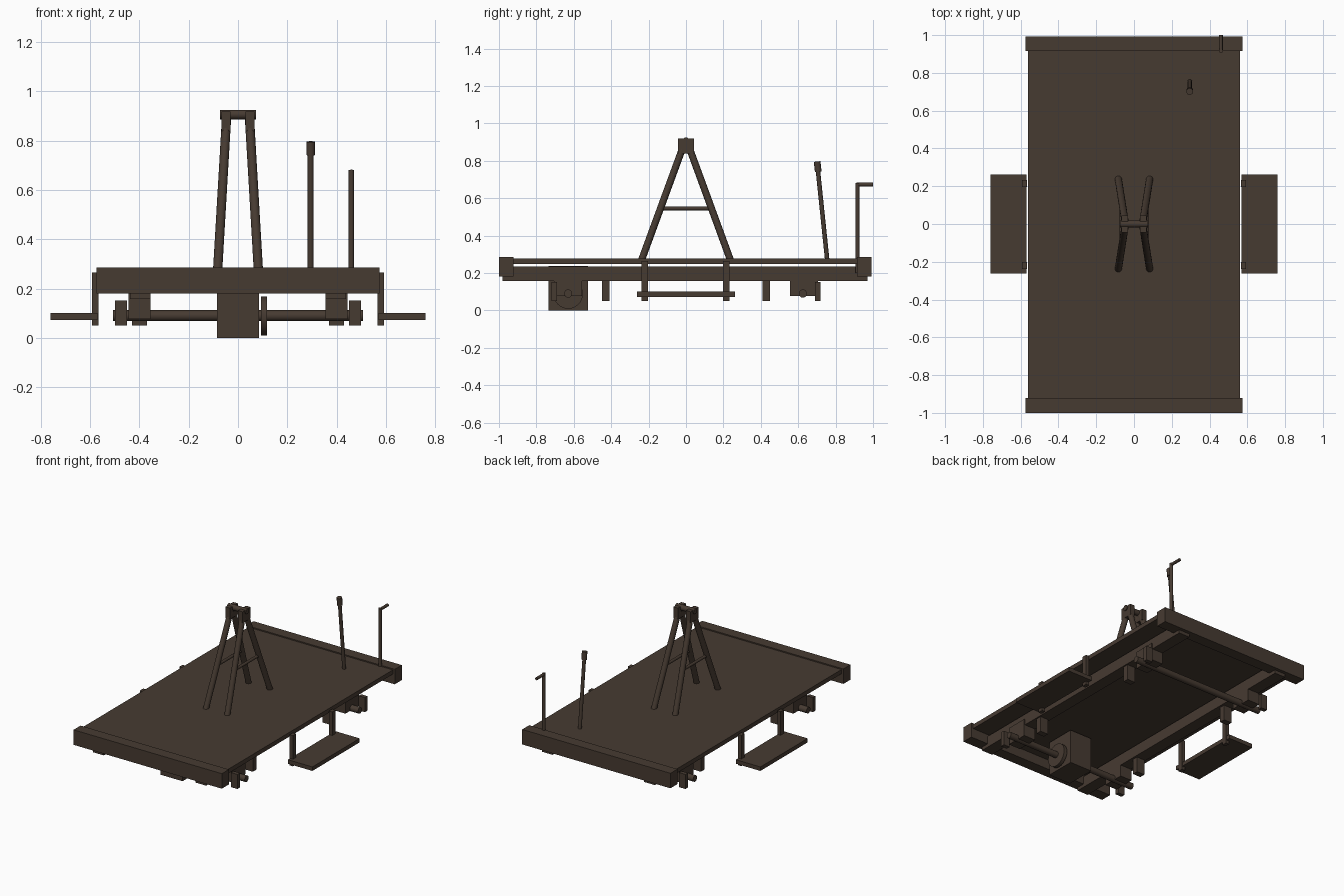
import bpy
import math
from mathutils import Vector

if "Cube" in bpy.data.objects:
    bpy.data.objects.remove(bpy.data.objects["Cube"])

brown = bpy.data.materials.new("dark_brown")
brown.diffuse_color = (0.062, 0.043, 0.031, 1)
brown.use_nodes = True
brown.node_tree.nodes["Principled BSDF"].inputs["Base Color"].default_value = brown.diffuse_color


def finish(name):
    ob = bpy.context.object
    ob.name = name
    ob.data.materials.append(brown)
    return ob


def box(name, x, y, z):
    """Box given by its (min, max) range on each axis."""
    bpy.ops.mesh.primitive_cube_add(
        size=1, location=[(r[0] + r[1]) / 2 for r in (x, y, z)])
    ob = finish(name)
    ob.scale = [r[1] - r[0] for r in (x, y, z)]
    bpy.ops.object.transform_apply(location=False, rotation=False, scale=True)
    return ob


def rod(name, a, b, r, sides=16):
    """Round bar from point a to point b."""
    a, b = Vector(a), Vector(b)
    d = b - a
    bpy.ops.mesh.primitive_cylinder_add(
        vertices=sides, radius=r, depth=d.length, location=(a + b) / 2,
        rotation=d.to_track_quat('Z', 'Y').to_euler())
    ob = finish(name)
    bpy.ops.object.shade_smooth_by_angle(angle=math.radians(40))
    return ob


def span(centre, half):
    return (centre - half, centre + half)


# Deck and end beams
box("deck", (-0.56, 0.56), (-0.93, 0.93), (0.247, 0.277))
box("front_end_beam", (-0.575, 0.575), (-1.0, -0.922), (0.18, 0.285))
box("rear_end_beam", (-0.575, 0.575), (0.915, 0.993), (0.18, 0.285))

for s, side in ((-1, "left"), (1, "right")):
    # Underframe beam
    box(side + "_frame_beam", span(s * 0.397, 0.042), (-0.98, 0.97), (0.157, 0.235))
    # Side step on two hangers
    box(side + "_step", span(s * 0.665, 0.095), (-0.262, 0.262), (0.072, 0.1))
    for y in (-0.22, 0.215):
        box(side + "_step_hanger", span(s * 0.58, 0.013), span(y, 0.018), (0.05, 0.265))
    for e in (-1, 1):
        # Hanging posts, axle boxes and brake blocks
        box(side + "_hanging_post", span(s * 0.4, 0.03), span(e * 0.43, 0.02), (0.05, 0.16))
        box(side + "_axle_box", span(s * 0.4, 0.045), span(e * 0.63, 0.075), (0.077, 0.197))
        box(side + "_brake_block", span(s * 0.475, 0.024), span(e * 0.705, 0.014), (0.05, 0.152))
        # Frame leg
        rod(side + "_stand_leg", (s * 0.083, e * 0.238, 0.268), (s * 0.047, e * 0.012, 0.885), 0.019)
    # Stand crossbar and top bearing
    rod(side + "_stand_crossbar", (s * 0.066, -0.13, 0.545), (s * 0.066, 0.13, 0.545), 0.01)
    box(side + "_bearing", span(s * 0.049, 0.018), span(0, 0.044), (0.84, 0.918))

# Pivot shaft on top of the stand
rod("pivot_shaft", (-0.073, 0, 0.906), (0.073, 0, 0.906), 0.019)

# Axles, gear case and drive disc
for y, name in ((-0.63, "front_axle"), (0.625, "rear_axle")):
    rod(name, (-0.508, y, 0.09), (0.508, y, 0.09), 0.022)
box("gear_case", (-0.085, 0.085), (-0.735, -0.525), (0, 0.237))
rod("drive_disc", (0.093, -0.63, 0.088), (0.117, -0.63, 0.088), 0.079, 24)

# Brake lever with grip
rod("brake_lever", (0.295, 0.757, 0.25), (0.295, 0.702, 0.78), 0.012)
rod("lever_grip", (0.295, 0.707, 0.742), (0.295, 0.701, 0.796), 0.018)

# Crank with its handle
rod("crank_post", (0.46, 0.917, 0.2), (0.46, 0.917, 0.682), 0.011)
rod("crank_handle", (0.46, 0.912, 0.673), (0.46, 1.0, 0.673), 0.01)
